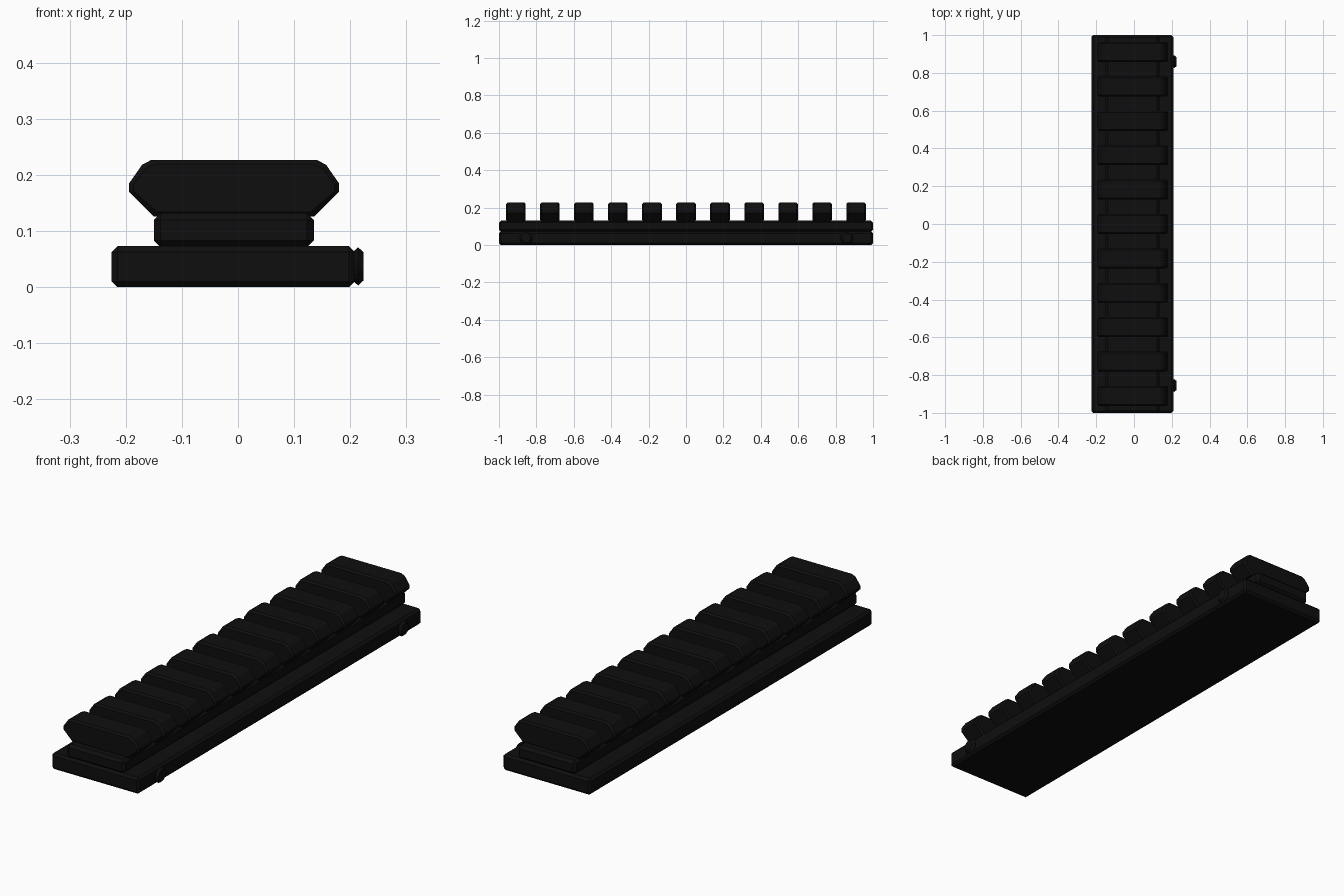
import bpy, bmesh, math
from mathutils import Matrix

cube = bpy.data.objects.get("Cube")
if cube:
    bpy.data.objects.remove(cube, do_unlink=True)

black = bpy.data.materials.new("matte black")
black.use_nodes = True
colour = (0.0045, 0.0045, 0.0045, 1)
black.diffuse_color = colour
black.node_tree.nodes["Principled BSDF"].inputs["Base Color"].default_value = colour


def add_object(name, bm, bevel=0):
    if bevel:
        bmesh.ops.bevel(bm, geom=bm.edges[:], offset=bevel, segments=1, affect='EDGES')
    bmesh.ops.recalc_face_normals(bm, faces=bm.faces[:])
    mesh = bpy.data.meshes.new(name)
    bm.to_mesh(mesh)
    bm.free()
    mesh.materials.append(black)
    obj = bpy.data.objects.new(name, mesh)
    bpy.context.collection.objects.link(obj)
    return obj


def block(name, x0, x1, z0, z1, length, bevel):
    bm = bmesh.new()
    bmesh.ops.create_cube(bm, size=1)
    bmesh.ops.scale(bm, vec=(x1 - x0, length, z1 - z0), verts=bm.verts)
    bmesh.ops.translate(bm, vec=((x0 + x1) / 2, 0, (z0 + z1) / 2), verts=bm.verts)
    return add_object(name, bm, bevel)


# Mounting plate and the narrower neck above it
block("base_plate", -0.225, 0.208, 0, 0.073, 2, 0.01)
block("riser", -0.15, 0.135, 0.071, 0.132, 2, 0.012)

# Eleven cross teeth with a dovetail profile
half_profile = [(0.143, 0.126), (0.187, 0.17), (0.187, 0.185), (0.164, 0.218), (0.147, 0.227)]
profile = half_profile + [(-x, z) for x, z in reversed(half_profile)]
centre_x, width, pitch, count = -0.007, 0.105, 0.182, 11
for i in range(count):
    y = (i - (count - 1) / 2) * pitch
    bm = bmesh.new()
    # end sections are drawn in slightly to chamfer the front and back rims
    rings = []
    for dy, inset in ((0, 0.008), (0.008, 0), (width - 0.008, 0), (width, 0.008)):
        s = 1 - inset / 0.187
        t = 1 - inset / 0.05
        rings.append([bm.verts.new((centre_x + x * s, y - width / 2 + dy,
                                    0.177 + (z - 0.177) * t)) for x, z in profile])
    n = len(profile)
    for a, b in zip(rings, rings[1:]):
        for k in range(n):
            bm.faces.new((a[k], a[(k + 1) % n], b[(k + 1) % n], b[k]))
    bm.faces.new(rings[0])
    bm.faces.new(rings[-1])
    add_object(f"rail_tooth_{i + 1}", bm)

# Two clamp screw heads on the left edge, chamfered on both rims
for label, y in (("front", -0.855), ("back", 0.86)):
    bm = bmesh.new()
    for x, depth, r1, r2 in ((0.209, 0.010, 0.025, 0.034), (0.219, 0.010, 0.034, 0.025)):
        bmesh.ops.create_cone(bm, cap_ends=True, segments=16, radius1=r1, radius2=r2, depth=depth,
                              matrix=Matrix.Translation((x, y, 0.037))
                              @ Matrix.Rotation(math.pi / 2, 4, 'Y'))
    add_object(f"{label}_screw_head", bm)
